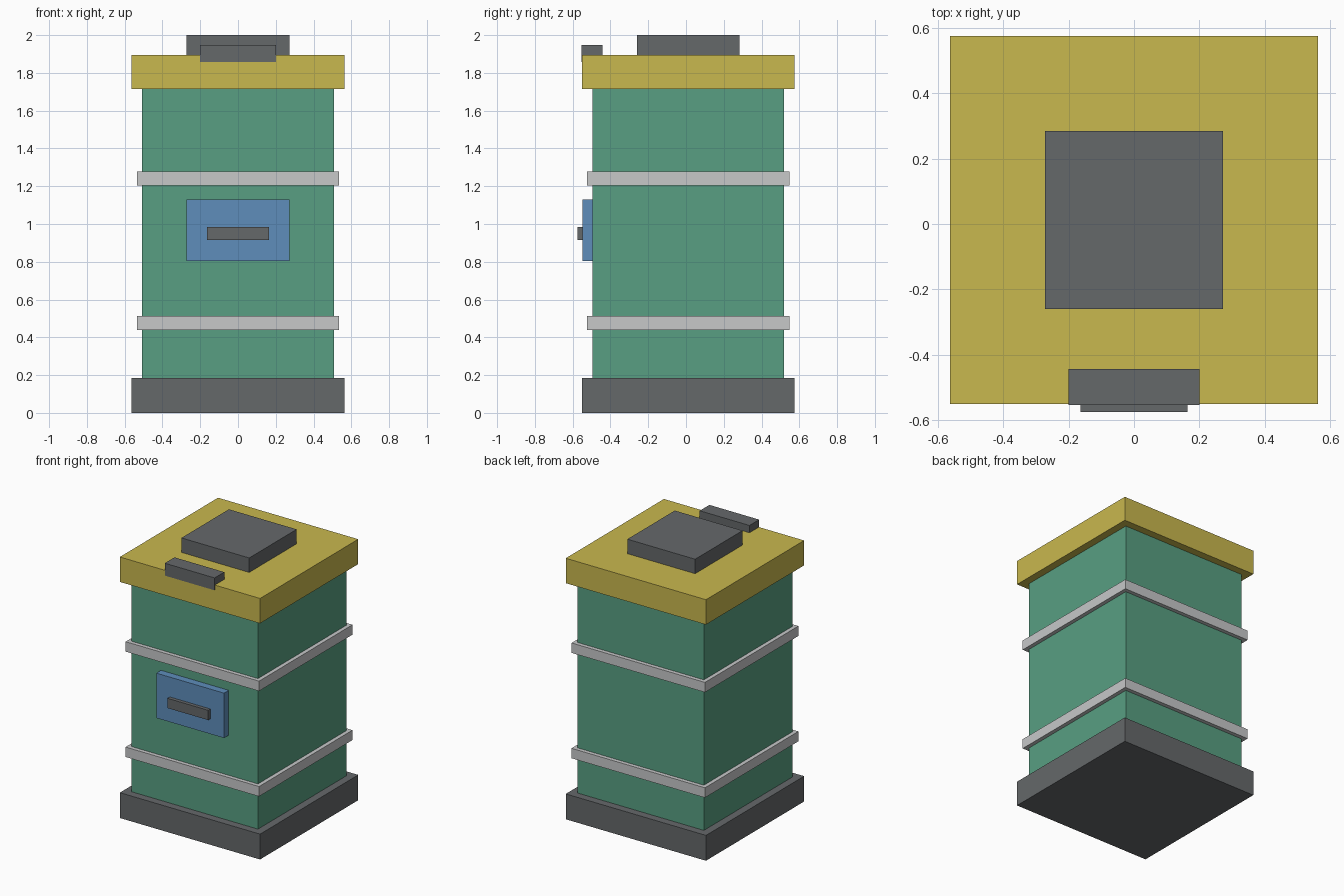
import bpy

cube = bpy.data.objects.get("Cube")
if cube:
    bpy.data.objects.remove(cube, do_unlink=True)


def linear(c):
    c /= 255
    return c / 12.92 if c <= 0.04045 else ((c + 0.055) / 1.055) ** 2.4


def material(name, *rgb):
    mat = bpy.data.materials.new(name)
    mat.use_nodes = True
    color = (*[linear(c) for c in rgb], 1)
    mat.diffuse_color = color
    mat.node_tree.nodes["Principled BSDF"].inputs["Base Color"].default_value = color
    return mat


green = material("green", 88, 159, 130)
yellow = material("yellow", 201, 184, 78)
dark = material("dark_grey", 101, 104, 106)
light = material("light_grey", 199, 200, 201)
blue = material("blue", 94, 141, 187)


def box(name, half_width, y0, y1, z0, z1, mat):
    """Box centred on x, given by its half width and its y and z extents."""
    bpy.ops.mesh.primitive_cube_add(size=1, location=(0, (y0 + y1) / 2, (z0 + z1) / 2))
    obj = bpy.context.object
    obj.name = obj.data.name = name
    obj.scale = (2 * half_width, y1 - y0, z1 - z0)
    bpy.ops.object.transform_apply(location=False, rotation=False, scale=True)
    obj.data.materials.append(mat)
    return obj


def square(name, half, z0, z1, mat):
    """Square slab around the bin's own axis."""
    axis = 0.012
    return box(name, half, axis - half, axis + half, z0, z1, mat)


# Stacked square parts
square("base", 0.563, 0, 0.184, dark)
square("body", 0.507, 0.184, 1.714, green)
square("lid", 0.563, 1.714, 1.895, yellow)
square("lid_block", 0.272, 1.895, 2.0, dark)

# Bands around the body
for name, z in (("lower_band", 0.476), ("upper_band", 1.241)):
    square(name, 0.536, z - 0.036, z + 0.036, light)

# Front panel with its handle, and the lid latch
box("front_panel", 0.272, -0.549, -0.495, 0.803, 1.129, blue)
box("panel_handle", 0.163, -0.575, -0.549, 0.914, 0.985, dark)
box("lid_latch", 0.2, -0.554, -0.443, 1.858, 1.948, dark)
